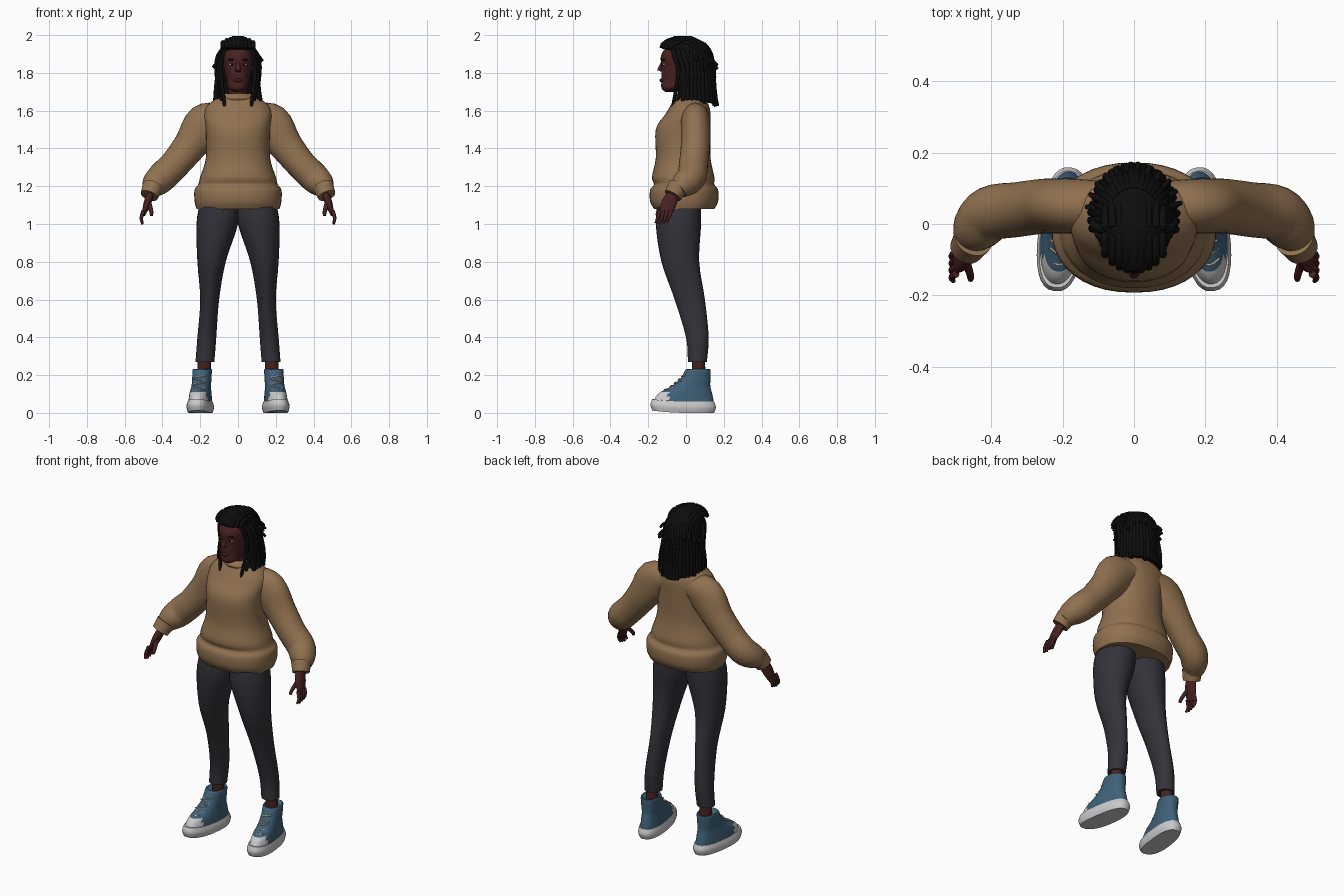
import bpy, bmesh, math, random
from mathutils import Vector, Matrix

random.seed(4)
if "Cube" in bpy.data.objects:
    bpy.data.objects.remove(bpy.data.objects["Cube"])


def material(name, *colour):
    mat = bpy.data.materials.new(name)
    mat.use_nodes = True
    mat.diffuse_color = (*colour, 1)
    shader = mat.node_tree.nodes["Principled BSDF"]
    shader.inputs["Base Color"].default_value = (*colour, 1)
    shader.inputs["Roughness"].default_value = .8
    return mat


KNIT = material("tan knit", .28, .165, .08)
CLOTH = material("charcoal cloth", .032, .032, .042)
SKIN = material("dark skin", .065, .016, .015)
LIP = material("lip", .05, .01, .013)
HAIR = material("black hair", .004, .004, .004)
CANVAS = material("blue canvas", .05, .12, .19)
RUBBER = material("white rubber", .6, .6, .6)
LACE = material("cream lace", .6, .55, .46)
EYE = material("eye white", .55, .52, .5)


def finish(name, bm, materials, rule=None, matrix=Matrix()):
    """Turn a bmesh into a smooth shaded object."""
    bmesh.ops.recalc_face_normals(bm, faces=bm.faces)
    if rule:
        for face in bm.faces:
            face.material_index = rule(face.calc_center_median())
    bm.transform(matrix)
    mesh = bpy.data.meshes.new(name)
    bm.to_mesh(mesh)
    bm.free()
    for mat in materials:
        mesh.materials.append(mat)
    mesh.shade_smooth()
    mesh.set_sharp_from_angle(angle=1)
    obj = bpy.data.objects.new(name, mesh)
    bpy.context.collection.objects.link(obj)
    return obj


def resample(rows, steps):
    """Smooth curve through rows of any width."""
    out = []
    last = len(rows) - 1
    for i in range(last):
        before, start, end, after = (rows[max(0, min(last, i + k))] for k in (-1, 0, 1, 2))
        for s in range(steps):
            t = s / steps
            out.append([b + t / 2 * (c - a + t * (2*a - 5*b + 4*c - d + t * (3*b - a - 3*c + d)))
                        for a, b, c, d in zip(before, start, end, after)])
    return out + [list(rows[last])]


def loft(name, rows, materials, segments=20, steps=4, flat=False,
         reference=Vector((0, 1, 0)), power=1, **options):
    """Skin elliptical rings given as centre x, y, z and two radii."""
    rows = resample(rows, steps)
    bm, rings = bmesh.new(), []
    for i, (x, y, z, width, depth) in enumerate(rows):
        across, along = Vector((1, 0, 0)), Vector((0, 1, 0))
        if not flat:
            ahead, behind = rows[min(i + 1, len(rows) - 1)], rows[max(i - 1, 0)]
            tangent = (Vector(ahead[:3]) - Vector(behind[:3])).normalized()
            along = (reference - tangent * tangent.dot(reference)).normalized()
            across = along.cross(tangent)
        ring = []
        for k in range(segments):
            angle = math.tau * k / segments
            c, s = (math.copysign(abs(v) ** power, v) for v in (math.cos(angle), math.sin(angle)))
            ring.append(bm.verts.new(Vector((x, y, z)) + across * c * width + along * s * depth))
        rings.append(ring)
    for lower, upper in zip(rings, rings[1:]):
        for k in range(segments):
            bm.faces.new((lower[k - 1], lower[k], upper[k], upper[k - 1]))
    bm.faces.new(rings[0])
    bm.faces.new(rings[-1])
    return finish(name, bm, materials, **options)


def body(name, rows, *materials, **options):
    """Level rings given as height, front, back, half width and optional centre x."""
    return loft(name, [(sum(x), (front + back) / 2, z, width, (back - front) / 2)
                       for z, front, back, width, *x in rows], materials, flat=True, **options)


def strand(name, points, radius, mat, side=1, tip=.6, segments=8, **options):
    """Tapered tube through points."""
    last = len(points) - 1
    rows = [(side * x, y, z) + (radius * (1 + (tip - 1) * i / last),) * 2
            for i, (x, y, z) in enumerate(points)]
    return loft(name, rows, [mat], segments=segments, **options)


def ball(name, location, size, mat, turn=0):
    bm = bmesh.new()
    bmesh.ops.create_uvsphere(bm, u_segments=16, v_segments=10, radius=1)
    place = Matrix.Translation(location) @ Matrix.Rotation(turn, 4, 'Z') @ Matrix.Diagonal((*size, 1))
    return finish(name, bm, [mat], matrix=place)


# Sweater body with hem band and collar
body("sweater_body", [
    (1.08, -.17, .15, .22), (1.12, -.19, .17, .23), (1.18, -.19, .17, .23), (1.21, -.17, .15, .21),
    (1.25, -.18, .15, .2), (1.35, -.16, .13, .17), (1.5, -.16, .13, .17), (1.58, -.11, .13, .18),
    (1.63, -.08, .12, .16), (1.69, -.04, .09, .08)], KNIT, segments=40, power=.9)
body("collar", [(1.65, -.06, .1, .09), (1.67, -.07, .1, .09), (1.69, -.05, .09, .07)],
     KNIT, segments=32)

# Neck, head, nose and mouth
body("neck", [(1.62, -.03, .07, .05), (1.8, -.06, .06, .05)], SKIN)
body("head", [
    (1.7, -.11, -.06, .02), (1.72, -.13, -.02, .05), (1.76, -.13, .04, .06), (1.83, -.13, .09, .075),
    (1.9, -.13, .09, .08), (1.97, -.07, .04, .04)], SKIN, segments=32)
strand("nose", [(0, -.12, 1.86), (0, -.14, 1.81)], .01, SKIN, tip=1.4, segments=16)
ball("mouth", (0, -.13, 1.76), (.024, .01, .01), LIP)

# Parts that come in pairs
for side, tag in ((1, "left"), (-1, "right")):
    ball(tag + "_eye", (side * .032, -.114, 1.845), (.014, .01, .007), EYE, side * .3)
    ball(tag + "_iris", (side * .032, -.12, 1.845), (.006, .006, .006), HAIR)
    ball(tag + "_eyebrow", (side * .035, -.12, 1.87), (.02, .008, .004), HAIR, side * .4)
    ball(tag + "_ear", (side * .08, -.01, 1.83), (.01, .02, .03), SKIN, side * .3)

    # Full sleeve gathered into a cuff
    sleeve = [(.08, .05, 1.57, .07), (.17, .05, 1.53, .11), (.25, .05, 1.42, .09),
              (.33, .04, 1.32, .08), (.4, .03, 1.25, .08), (.44, -.01, 1.21, .07), (.46, -.04, 1.18, .05)]
    loft(tag + "_sleeve", [(side * x, y, z, r, min(r, .077)) for x, y, z, r in sleeve],
         [KNIT], segments=28)
    strand(tag + "_cuff", [(.45, -.04, 1.2), (.47, -.07, 1.15)], .056, KNIT, side, .85, 24)

    # Hand with curled fingers
    palm = [(.46, -.06, 1.17, .02, .03), (.48, -.09, 1.11, .02, .04), (.5, -.11, 1.05, .01, .03)]
    loft(tag + "_palm", [(side * x, *rest) for x, *rest in palm], [SKIN])
    for i, finger in enumerate(("index", "middle", "ring", "little")):
        y, length = -.14 + i * .02, .06 - .005 * abs(i - 1)
        strand(f"{tag}_{finger}_finger", [
            (.5, y, 1.07), (.512, y - .01, 1.06 - length / 2), (.506, y - .02, 1.06 - length)],
            .011, SKIN, side)
    strand(tag + "_thumb", [(.475, -.09, 1.12), (.46, -.14, 1.07), (.458, -.155, 1.045)],
           .014, SKIN, side)

    # Trouser leg and ankle
    leg = [(1.12, -.15, .08, .1, .1), (1, -.16, .08, .11, .11), (.8, -.13, .07, .075, .14),
           (.6, -.06, .1, .05, .15), (.4, 0, .12, .05, .165), (.27, .01, .11, .05, .175)]
    body(tag + "_trouser_leg", [(*rest, side * x) for *rest, x in leg], CLOTH, segments=28)
    strand(tag + "_ankle", [(.18, .07, .15), (.178, .065, .3)], .035, SKIN, side, 1, 20)

    # High top shoe with toes turned outward and slightly raised
    foot = Matrix.Translation((side * .198, 0, 0)) @ Matrix.Rotation(side * .13, 4, 'Z')
    sole = body(tag + "_sole", [(0, -.18, .15, .06), (.03, -.19, .16, .067), (.06, -.18, .15, .06)],
                RUBBER, segments=32, power=.8, matrix=foot)
    for vertex in sole.data.vertices:
        vertex.co.z += .4 * min(vertex.co.y, 0) ** 2
    body(tag + "_shoe_upper", [
        (.05, -.18, .15, .06), (.1, -.15, .14, .055), (.14, -.08, .13, .05), (.18, -.03, .13, .05),
        (.23, 0, .13, .05), (.22, .02, .11, .04)], CANVAS, RUBBER, segments=36, power=.9,
        matrix=foot, rule=lambda centre: int(centre.y < -.1 and centre.z < .11))
    for i in range(6):
        t, tilt = i / 5, .006 * (-1) ** i
        y, z = -.115 + .11 * t ** .8, .12 + .09 * t
        strand(f"{tag}_lace_{i + 1}", [(-.03, y + .014, z - tilt), (0, y, z), (.03, y + .014, z + tilt)],
               .004, LACE, tip=1, segments=6, reference=Vector((0, 0, 1)), matrix=foot)

    # Locks framing the face
    for i in range(3):
        x, y = .07 + i * .012, -.07 + i * .025
        strand(f"{tag}_front_lock_{i + 1}", [
            (x * .6, y, 1.94), (x + .01, y + .01, 1.89), (x + .02, y + .03, 1.8), (x, y, 1.62 + i * .015)],
            .015, HAIR, side)

# Hair cap and the mass behind the neck
body("hair_cap", [(1.76, .01, .11, .08), (1.87, -.03, .12, .09), (1.93, -.12, .11, .09),
                  (1.96, -.13, .1, .08), (1.995, -.06, .03, .03)], HAIR, segments=32)
body("hair_mass", [(1.66, .07, .14, .08), (1.84, .02, .12, .09)], HAIR)

# Rows of hair drawn back over the crown
for i in range(9):
    x = (i - 4) * .02
    bulge = math.sqrt(1 - (x / .1) ** 2)
    arc = [math.pi * k / 5 for k in range(6)]
    strand(f"crown_row_{i + 1}", [
        (x, -.02 - .11 * bulge * math.cos(a), 1.93 + .055 * bulge * math.sin(a)) for a in arc],
        .012, HAIR, tip=.9)

# Hanging locks around the sides and back
for i in range(24):
    angle = math.radians(-14 + i * 9)
    c, s, jitter = math.cos(angle), math.sin(angle), random.uniform(-.01, .01)
    fall = [(1.95, .06), (1.9, .09), (1.8, .105), (1.72, .11 + jitter), (1.65 - .02 * s + jitter, .12)]
    strand(f"hanging_lock_{i + 1}", [(c * r, .02 + s * r * 1.2, z) for z, r in fall], .016, HAIR, tip=.75)

# Loose ends sticking out at the back and sides
for i in range(12):
    angle, z = math.radians(15 + i * 14), 1.84 + random.uniform(-.03, .03)
    c, s = math.cos(angle), math.sin(angle)
    strand(f"loose_end_{i + 1}", [(c * r, .02 + s * r * 1.1, z + rise) for r, rise in
                                  ((.07, .02), (.11, .025), (.135, 0))], .012, HAIR)
